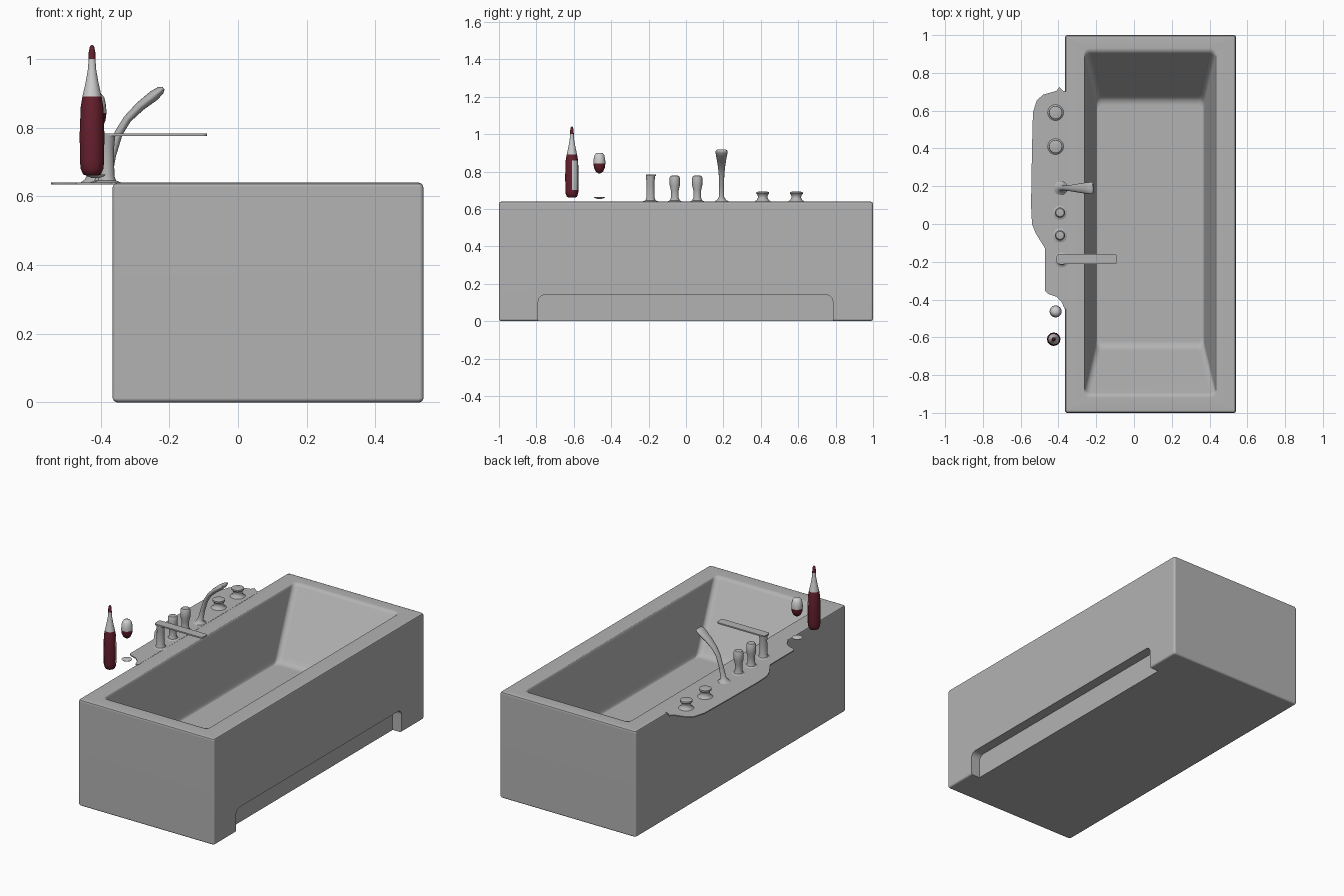
import bpy, bmesh, math
from mathutils import Vector

if "Cube" in bpy.data.objects:
    bpy.data.objects.remove(bpy.data.objects["Cube"])


def material(name, rgb):
    m = bpy.data.materials.new(name)
    m.diffuse_color = (*rgb, 1)
    m.use_nodes = True
    m.node_tree.nodes["Principled BSDF"].inputs["Base Color"].default_value = m.diffuse_color
    return m


GREY = material("grey ceramic", (0.45, 0.45, 0.45))
PALE = material("pale grey", (0.62, 0.62, 0.62))
RED = material("wine red", (0.13, 0.014, 0.026))


def finish(name, bm, mats=(GREY,), angle=40):
    bmesh.ops.recalc_face_normals(bm, faces=bm.faces)
    me = bpy.data.meshes.new(name)
    bm.to_mesh(me)
    bm.free()
    ob = bpy.data.objects.new(name, me)
    bpy.context.collection.objects.link(ob)
    for m in mats:
        me.materials.append(m)
    smooth(ob, angle)
    return ob


def smooth(ob, angle=40):
    for p in ob.data.polygons:
        p.use_smooth = True
    ob.data.set_sharp_from_angle(angle=math.radians(angle))


def loft(bm, loops):
    """Skin closed loops of equal length and cap both ends."""
    rings = [[bm.verts.new(p) for p in lp] for lp in loops]
    n = len(rings[0])
    for a, b in zip(rings, rings[1:]):
        for i in range(n):
            j = (i + 1) % n
            bm.faces.new((a[i], a[j], b[j], b[i]))
    bm.faces.new(rings[0][::-1])
    bm.faces.new(rings[-1])


def rounded_rect(x0, x1, y0, y1, r, z, seg=5):
    pts = []
    corners = [(x1 - r, y1 - r), (x0 + r, y1 - r), (x0 + r, y0 + r), (x1 - r, y0 + r)]
    for k, (cx, cy) in enumerate(corners):
        for i in range(seg + 1):
            a = math.pi / 2 * (k + i / seg)
            pts.append((cx + r * math.cos(a), cy + r * math.sin(a), z))
    return pts


def lathe(name, x, y, profile, sides=24, mats=(GREY,), rule=None, angle=40):
    bm = bmesh.new()
    loft(bm, [[(x + r * math.cos(2 * math.pi * i / sides),
                y + r * math.sin(2 * math.pi * i / sides), z) for i in range(sides)]
              for r, z in profile])
    if rule:
        for f in bm.faces:
            c = f.calc_center_median()
            f.material_index = rule(c.x - x, c.y - y, c.z)
    return finish(name, bm, mats, angle)


def prism(name, pts, offset):
    bm = bmesh.new()
    a = [Vector(p) for p in pts]
    loft(bm, [a, [p + Vector(offset) for p in a]])
    return finish(name, bm)


# Tub: outer shell, rounded rim, sloping basin, flat floor
X0, X1 = -0.365, 0.54
loops = []
for inset, z in ((0.012, 0), (0.004, 0.004), (0, 0.012), (0, 0.626),
                 (0.004, 0.636), (0.014, 0.64)):
    loops.append(rounded_rect(X0 + inset, X1 - inset, -1 + inset, 1 - inset, 0.012, z))
top = (-0.26, 0.43, -0.9, 0.91)
low = (-0.2, 0.37, -0.65, 0.66)
for t, z in ((-0.08, 0.64), (-0.02, 0.637), (0.03, 0.625), (0.9, 0.31), (0.96, 0.287),
             (1.03, 0.274), (1.12, 0.27)):
    q = [a + (b - a) * t for a, b in zip(top, low)]
    loops.append(rounded_rect(*q, 0.03, z))
bm = bmesh.new()
loft(bm, loops)
tub = finish("bathtub", bm)

# Toe recess cut along the +x side
r = 0.035
prof = [(-0.79, -0.05)]
for cy, a0 in ((-0.79 + r, 180), (0.785 - r, 90)):
    for i in range(6):
        a = math.radians(a0 - 18 * i)
        prof.append((cy + r * math.cos(a), 0.14 - r + r * math.sin(a)))
prof.append((0.785, -0.05))
cutter = prism("recess_cutter", [(0.48, y, z) for y, z in prof], (0.12, 0, 0))
mod = tub.modifiers.new("recess", "BOOLEAN")
mod.object = cutter
mod.operation = "DIFFERENCE"
mod.solver = "EXACT"
bpy.context.view_layer.objects.active = tub
bpy.ops.object.modifier_apply(modifier="recess")
bpy.data.objects.remove(cutter)
smooth(tub)
tub.modifiers.new("even_shading", "WEIGHTED_NORMAL").keep_sharp = True

# Thin tap ledge on the -x side
outline = [(-0.35, 0.70), (-0.375, 0.705), (-0.395, 0.725), (-0.41, 0.705), (-0.48, 0.685),
           (-0.515, 0.655), (-0.535, 0.59), (-0.54, 0.4), (-0.545, 0.1), (-0.54, 0.0),
           (-0.52, -0.05), (-0.47, -0.13), (-0.47, -0.355), (-0.455, -0.37),
           (-0.41, -0.385), (-0.385, -0.41), (-0.367, -0.45), (-0.35, -0.45)]
prism("tap_ledge", [(x, y, 0.635) for x, y in outline], (0, 0, 0.006))

# Low control knobs
for i, y in enumerate((0.41, 0.59)):
    lathe(f"low_knob_{i + 1}", -0.415, y,
          [(0.045, 0.639), (0.032, 0.648), (0.025, 0.662), (0.028, 0.675),
           (0.035, 0.682), (0.034, 0.69), (0.02, 0.693)])

# Tall valve handles
for i, y in enumerate((-0.06, 0.06)):
    lathe(f"valve_handle_{i + 1}", -0.392, y,
          [(0.042, 0.639), (0.026, 0.646), (0.021, 0.66), (0.021, 0.70),
           (0.027, 0.725), (0.027, 0.768), (0.021, 0.777), (0.008, 0.779)])

# Spout: post and flat bar
lathe("spout_post", -0.382, -0.19,
      [(0.045, 0.639), (0.027, 0.646), (0.022, 0.66), (0.021, 0.74), (0.025, 0.778)])
bm = bmesh.new()
loft(bm, [rounded_rect(-0.41, -0.09, -0.213, -0.16, 0.014, z) for z in (0.775, 0.783)])
finish("spout_bar", bm)

# Hand shower: swept oval, widening to the head (x, z, half width, half thickness)
path = [(-0.39, 0.639, 0.04, 0.04), (-0.386, 0.648, 0.024, 0.024), (-0.381, 0.665, 0.014, 0.016),
        (-0.368, 0.72, 0.013, 0.013), (-0.347, 0.785, 0.015, 0.012), (-0.322, 0.825, 0.019, 0.012),
        (-0.285, 0.862, 0.025, 0.014), (-0.245, 0.893, 0.031, 0.016),
        (-0.225, 0.909, 0.032, 0.012), (-0.217, 0.915, 0.026, 0.005)]
rings = []
for i, (x, z, w, t) in enumerate(path):
    a, b = path[max(i - 1, 0)], path[min(i + 1, len(path) - 1)]
    d = Vector((b[0] - a[0], 0, b[1] - a[1])).normalized()
    if i < 2:
        d = Vector((0, 0, 1))
    nrm = Vector((d.z, 0, -d.x))
    rings.append([Vector((x, 0.19, z)) + nrm * t * math.cos(k * math.pi / 10)
                  + Vector((0, w * math.sin(k * math.pi / 10), 0)) for k in range(20)])
bm = bmesh.new()
loft(bm, rings)
finish("hand_shower", bm, angle=60)


# Bottle: red body with side label, pale neck, red tip
def bottle_rule(dx, dy, z):
    if 0.89 < z < 1.0:
        return 1
    on_side = math.hypot(dx, dy) > 0.02
    return int(0.70 < z < 0.86 and on_side and 0 < math.atan2(dy, dx) < math.pi / 3)


lathe("bottle", -0.425, -0.61,
      [(0.014, 0.66), (0.026, 0.664), (0.033, 0.68), (0.035, 0.70), (0.036, 0.78),
       (0.033, 0.86), (0.028, 0.89), (0.019, 0.93), (0.012, 0.97), (0.010, 1.0),
       (0.0095, 1.02), (0.006, 1.037), (0.002, 1.04)],
      12, (RED, PALE), bottle_rule, 50)

# Glass: bowl with drink in the lower half, and a floating foot
lathe("glass_bowl", -0.415, -0.463,
      [(0.006, 0.79), (0.02, 0.80), (0.029, 0.82), (0.032, 0.842), (0.031, 0.865),
       (0.026, 0.887), (0.018, 0.898), (0.005, 0.90)],
      16, (RED, PALE), lambda dx, dy, z: int(z > 0.842), 50)
lathe("glass_foot", -0.415, -0.463,
      [(0.012, 0.654), (0.026, 0.659), (0.029, 0.663), (0.01, 0.665)], 16, (PALE,))
